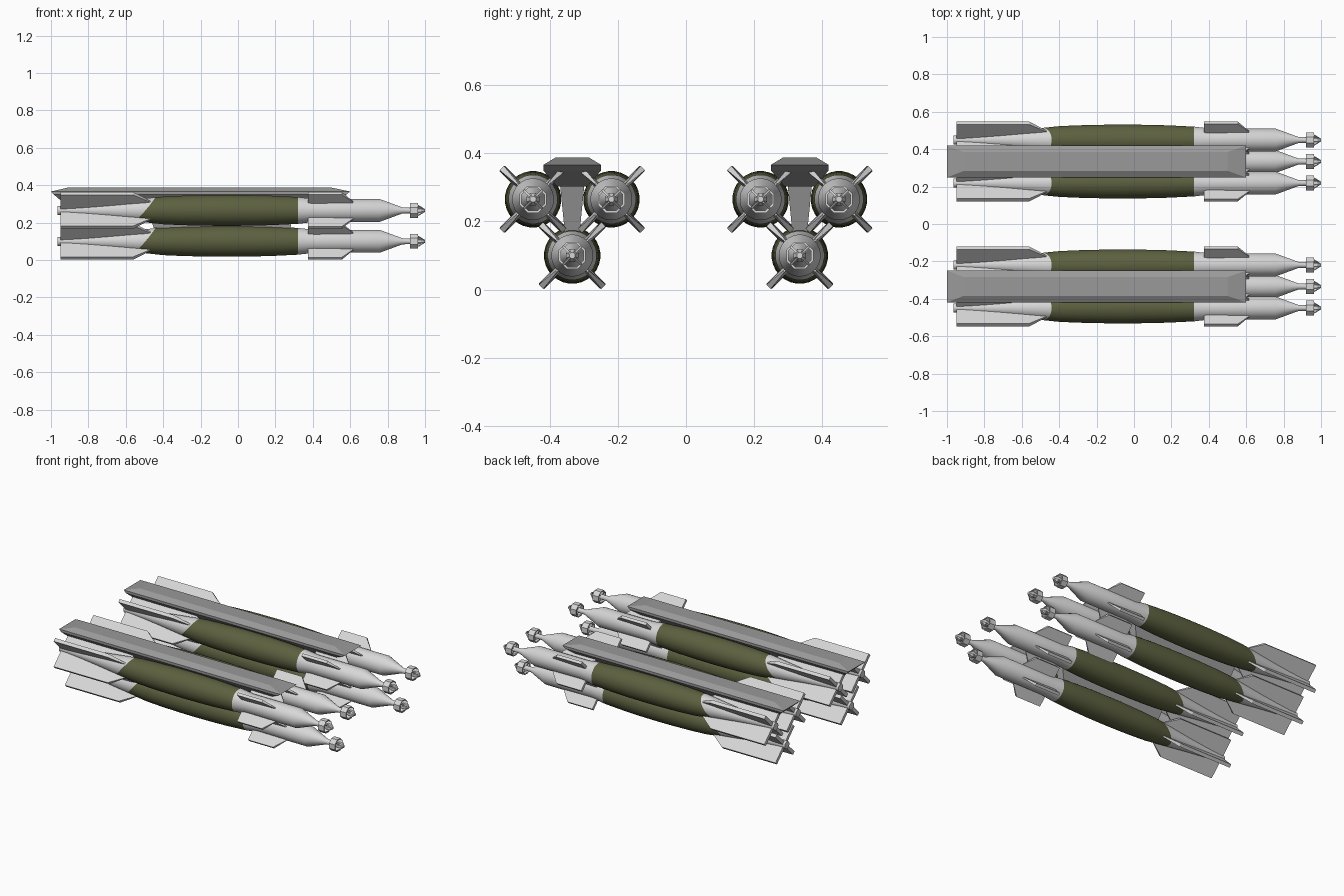
import bpy, bmesh, math
from mathutils import Vector

if "Cube" in bpy.data.objects:
    bpy.data.objects.remove(bpy.data.objects["Cube"])


def material(name, rgb):
    m = bpy.data.materials.new(name)
    m.diffuse_color = (*rgb, 1)
    m.use_nodes = True
    m.node_tree.nodes["Principled BSDF"].inputs["Base Color"].default_value = m.diffuse_color
    return m


WHITE = material("pale grey paint", (0.68, 0.68, 0.68))
OLIVE = material("olive drab", (0.108, 0.118, 0.05))
GREY = material("rail grey", (0.32, 0.32, 0.32))


def finish(bm, name, mats, smooth=None):
    bmesh.ops.recalc_face_normals(bm, faces=bm.faces)
    me = bpy.data.meshes.new(name)
    bm.to_mesh(me)
    bm.free()
    for m in mats:
        me.materials.append(m)
    ob = bpy.data.objects.new(name, me)
    bpy.context.collection.objects.link(ob)
    if smooth:
        bpy.ops.object.select_all(action='DESELECT')
        ob.select_set(True)
        bpy.context.view_layer.objects.active = ob
        bpy.ops.object.shade_smooth_by_angle(angle=math.radians(smooth))
    return ob


def lathe(bm, rings, n, closed=False, olive=()):
    """Revolve (x, radius, x tilt, radius tilt) rings about the x axis."""
    loops = []
    for x, r, tx, tr in rings:
        loop = []
        for i in range(n):
            a = 2 * math.pi * (i + 0.5) / n
            s, rr = math.sin(a), r + tr * math.sin(a)
            loop.append(bm.verts.new((x + tx * s, rr * math.cos(a), rr * s)))
        loops.append(loop)
    count = len(loops) if closed else len(loops) - 1
    for k in range(count):
        p, q = loops[k], loops[(k + 1) % len(loops)]
        for i in range(n):
            j = (i + 1) % n
            f = bm.faces.new((p[i], p[j], q[j], q[i]))
            f.material_index = int(k in olive)
    if not closed:
        bm.faces.new(loops[0])
        bm.faces.new(loops[-1])


def cross_fins(bm, outline):
    """Four diagonal fins; outline holds (x, radius, half thickness)."""
    for k in range(4):
        a = math.pi / 4 + k * math.pi / 2
        out = Vector((0, math.cos(a), math.sin(a)))
        side = Vector((0, -math.sin(a), math.cos(a)))
        sides = []
        for sgn in (1, -1):
            vs = [bm.verts.new(Vector((x, 0, 0)) + out * r + side * sgn * t)
                  for x, r, t in outline]
            bm.faces.new(vs)
            sides.append(vs)
        n = len(outline)
        for i in range(n):
            j = (i + 1) % n
            bm.faces.new((sides[0][i], sides[0][j], sides[1][j], sides[1][i]))


def loft(name, sections, mat):
    """Stacked rectangles (z, x0, x1, half width)."""
    bm = bmesh.new()
    loops = [[bm.verts.new(c) for c in
              ((x0, -w, z), (x1, -w, z), (x1, w, z), (x0, w, z))]
             for z, x0, x1, w in sections]
    for p, q in zip(loops, loops[1:]):
        for i in range(4):
            j = (i + 1) % 4
            bm.faces.new((p[i], p[j], q[j], q[i]))
    bm.faces.new(loops[0])
    bm.faces.new(loops[-1])
    return finish(bm, name, [mat])


# bomb body: tail cone, olive casing with a slanted rear seam, guidance section
bm = bmesh.new()
profile = [(-0.965, 0.024), (-0.90, 0.026), (-0.80, 0.033), (-0.70, 0.042),
           (-0.60, 0.053), (-0.495, 0.0645, 0.055, 0.0065), (-0.40, 0.0745),
           (-0.30, 0.079), (-0.18, 0.082), (-0.06, 0.083), (0.06, 0.082),
           (0.18, 0.079), (0.32, 0.072), (0.41, 0.0615), (0.757, 0.0615),
           (0.88, 0.016), (0.975, 0.015)]
lathe(bm, [(p + (0, 0))[:4] for p in profile], 28, olive=range(5, 12))
body = finish(bm, "bomb_body", [WHITE, OLIVE], 30)

# tail fins and forward canards
bm = bmesh.new()
cross_fins(bm, [(-0.95, 0.015, 0.011), (-0.95, 0.128, 0.011),
                (-0.56, 0.128, 0.011), (-0.46, 0.062, 0.004), (-0.46, 0.03, 0.004)])
tail = finish(bm, "tail_fins", [WHITE])
bm = bmesh.new()
cross_fins(bm, [(0.375, 0.04, 0.009), (0.375, 0.13, 0.009), (0.555, 0.13, 0.009),
                (0.615, 0.066, 0.003), (0.615, 0.04, 0.003)])
canards = finish(bm, "canard_fins", [WHITE])

# seeker nose: eight-sided open ring, cross vanes and a tip cone
bm = bmesh.new()
lathe(bm, [(0.92, 0.043, 0, 0), (0.963, 0.043, 0, 0),
           (0.963, 0.036, 0, 0), (0.92, 0.036, 0, 0)], 8, closed=True)
cross_fins(bm, [(0.925, 0.005, 0.003), (0.925, 0.039, 0.003),
                (0.965, 0.038, 0.003), (0.993, 0.014, 0.003), (0.993, 0.005, 0.003)])
lathe(bm, [(0.96, 0.02, 0, 0), (0.978, 0.02, 0, 0), (1.0, 0.009, 0, 0)], 8)
seeker = finish(bm, "seeker_ring", [WHITE])

# carrier rail and the narrow adapter under it
rail = loft("carrier_rail", [(0.387, -0.91, 0.50, 0.05), (0.366, -1.0, 0.6, 0.085),
                             (0.35, -0.985, 0.58, 0.085), (0.303, -0.93, 0.47, 0.045)], GREY)
adapter = loft("rail_adapter", [(0.31, -0.50, 0.31, 0.036), (0.17, -0.45, 0.28, 0.022)], GREY)

# three bombs hang under each of the two rails
placed = []
for y in (-0.334, 0.334):
    for part in (rail, adapter):
        placed.append((part, (0, y, 0)))
    for dy, z in ((-0.115, 0.265), (0.115, 0.265), (0, 0.1)):
        for part in (body, tail, canards, seeker):
            placed.append((part, (0, y + dy, z)))
used = set()
for part, loc in placed:
    ob = part
    if part.name in used:
        ob = part.copy()
        bpy.context.collection.objects.link(ob)
    used.add(part.name)
    ob.location = loc
